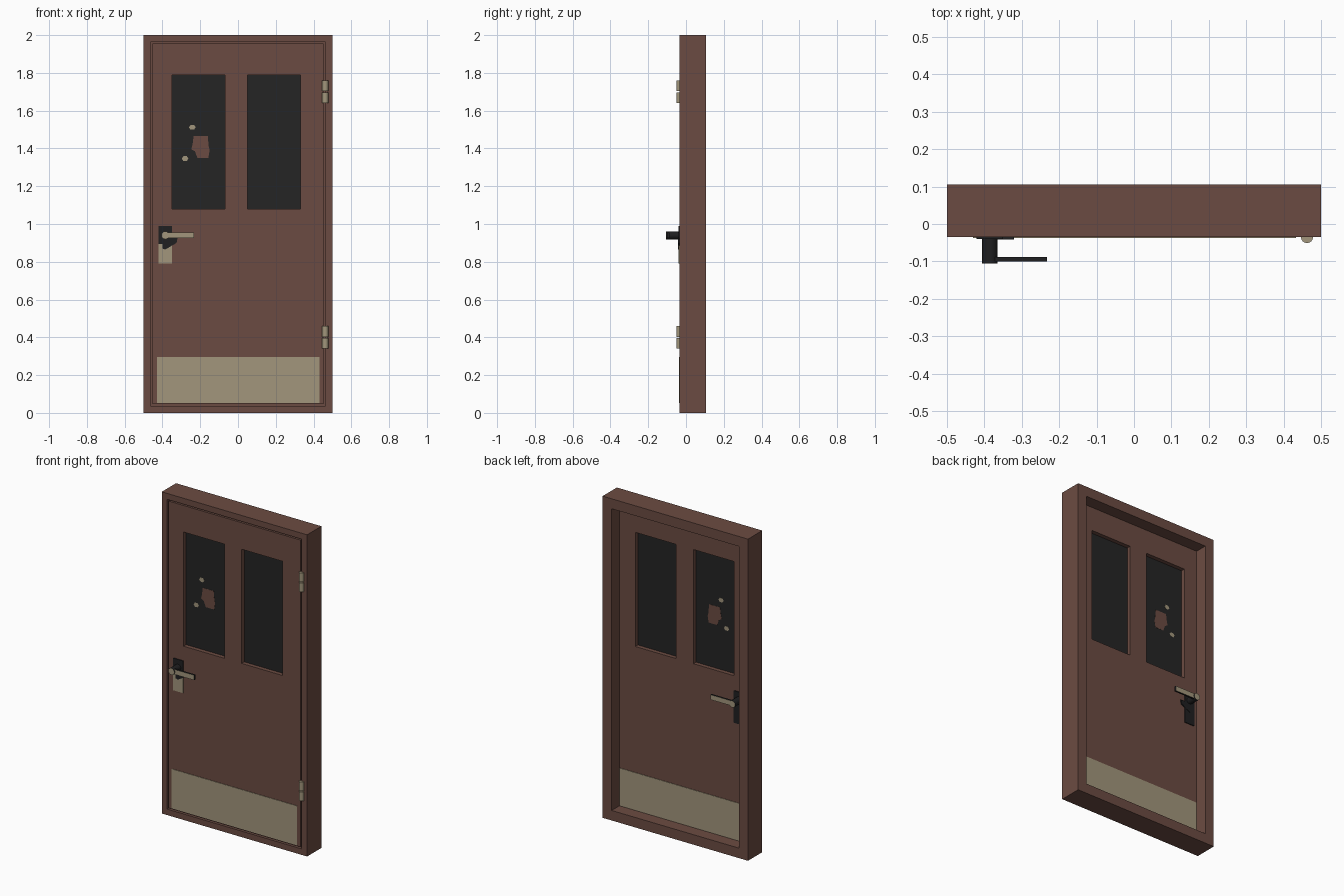
import bpy, bmesh, math
from mathutils import Matrix, Vector

if "Cube" in bpy.data.objects:
    bpy.data.objects.remove(bpy.data.objects["Cube"])


def material(name, rgb):
    m = bpy.data.materials.new(name)
    m.diffuse_color = (*rgb, 1)
    m.use_nodes = True
    m.node_tree.nodes["Principled BSDF"].inputs["Base Color"].default_value = m.diffuse_color
    return m


BROWN = material("brown_paint", (0.148, 0.071, 0.054))
BEIGE = material("tan_metal", (0.36, 0.305, 0.20))
BLACK = material("black_metal", (0.014, 0.014, 0.015))
GLASS = material("dark_glass", (0.018, 0.018, 0.018))

FRONT, BACK = -0.035, 0.026      # faces of the door leaf
MID = (FRONT + BACK) / 2


def finish(name, bm, *mats):
    bmesh.ops.recalc_face_normals(bm, faces=bm.faces)
    me = bpy.data.meshes.new(name)
    bm.to_mesh(me)
    bm.free()
    for m in mats:
        me.materials.append(m)
    ob = bpy.data.objects.new(name, me)
    bpy.context.collection.objects.link(ob)
    return ob


def add_box(bm, x, y, z):
    size = Vector((x[1] - x[0], y[1] - y[0], z[1] - z[0]))
    mid = Vector((sum(x) / 2, sum(y) / 2, sum(z) / 2))
    return bmesh.ops.create_cube(bm, size=1, matrix=Matrix.Translation(mid) @ Matrix.Diagonal((*size, 1)))


def box(name, x, y, z, *mats):
    bm = bmesh.new()
    add_box(bm, x, y, z)
    return finish(name, bm, *mats)


def plate(name, pts, y0, y1, mat):
    """Flat outline in x, z extruded from y0 to y1."""
    bm = bmesh.new()
    face = bm.faces.new([bm.verts.new((x, y0, z)) for x, z in pts])
    ext = bmesh.ops.extrude_face_region(bm, geom=[face])["geom"]
    bmesh.ops.translate(bm, vec=(0, y1 - y0, 0), verts=[v for v in ext if isinstance(v, bmesh.types.BMVert)])
    return finish(name, bm, mat)


def paint_sides_dark(ob):
    """Second material on faces that do not look forward or back."""
    for p in ob.data.polygons:
        p.material_index = 0 if abs(p.normal.y) > 0.5 else 1


# Frame: stepped profile (inset, y) swept round the rectangle with mitred corners
profile = [(0, -0.035), (0, 0.105), (0.062, 0.105), (0.062, 0.028), (0.037, 0.028), (0.037, -0.035)]
bm = bmesh.new()
loops = [[bm.verts.new((sx * (0.5 - d), y, 1 + sz * (1 - d))) for d, y in profile]
         for sx, sz in ((-1, -1), (1, -1), (1, 1), (-1, 1))]
for i in range(4):
    a, b = loops[i], loops[(i + 1) % 4]
    for j in range(len(profile)):
        k = (j + 1) % len(profile)
        bm.faces.new((a[j], a[k], b[k], b[j]))
finish("door_frame", bm, BROWN)

# Door leaf with two window openings
xs = [-0.453, -0.35, -0.07, 0.05, 0.33, 0.453]
zs = [0.047, 1.08, 1.79, 1.955]
bm = bmesh.new()
grid = [[bm.verts.new((x, FRONT, z)) for z in zs] for x in xs]
for i in range(5):
    for j in range(3):
        if j == 1 and i in (1, 3):
            continue
        bm.faces.new((grid[i][j], grid[i + 1][j], grid[i + 1][j + 1], grid[i][j + 1]))
ext = bmesh.ops.extrude_face_region(bm, geom=bm.faces[:])["geom"]
bmesh.ops.translate(bm, vec=(0, BACK - FRONT, 0), verts=[v for v in ext if isinstance(v, bmesh.types.BMVert)])
finish("door_leaf", bm, BROWN)

# Window panes
for side, i in (("left", 1), ("right", 3)):
    box(side + "_window_pane", (xs[i], xs[i + 1]), (MID - 0.005, MID + 0.005), (zs[1], zs[2]), GLASS)

# Marks on the left pane, the same on both sides
blob = [(-0.235, 1.465), (-0.16, 1.465), (-0.155, 1.41), (-0.15, 1.39), (-0.157, 1.35),
        (-0.215, 1.35), (-0.228, 1.385), (-0.247, 1.395), (-0.24, 1.425)]
for label, s in (("front", -1), ("back", 1)):
    y0, y1 = MID + s * 0.004, MID + s * 0.006
    plate(label + "_window_mark", blob, y0, y1, BROWN)
    for n, (cx, cz) in enumerate(((-0.242, 1.512), (-0.28, 1.346))):
        pts = [(cx + 0.018 * math.cos(t * math.pi / 3), cz + 0.015 * math.sin(t * math.pi / 3)) for t in range(6)]
        plate(f"{label}_window_speck_{n + 1}", pts, y0, y1, BEIGE)

# Kick plates
box("front_kick_plate", (-0.43, 0.432), (FRONT - 0.003, FRONT + 0.002), (0.052, 0.297), BEIGE)
box("back_kick_plate", (-0.437, 0.437), (BACK - 0.002, BACK + 0.003), (0.063, 0.297), BEIGE)

# Hinges: two knuckles each
for label, zc in (("lower", 0.40), ("upper", 1.70)):
    for half, s in (("bottom", -1), ("top", 1)):
        bm = bmesh.new()
        bmesh.ops.create_cone(bm, cap_ends=True, segments=16, radius1=0.016, radius2=0.016, depth=0.056,
                              matrix=Matrix.Translation((0.462, -0.035, zc + s * 0.031)))
        ob = finish(f"{label}_hinge_{half}_knuckle", bm, BEIGE)
        for p in ob.data.polygons:
            p.use_smooth = abs(p.normal.z) < 0.5

# Handle sets on both faces: lock plate, round boss, lever
for label, s, face in (("front", -1, FRONT), ("back", 1, BACK)):
    def span(a, b):
        return tuple(sorted((face + s * a, face + s * b)))
    lower = BEIGE if s < 0 else BLACK
    box(label + "_lock_plate_lower", (-0.42, -0.35), span(-0.002, 0.005), (0.79, 0.895), lower)
    box(label + "_lock_plate_upper", (-0.42, -0.35), span(-0.002, 0.005), (0.895, 0.99), BLACK)
    # dark patch below the lever
    plate(label + "_lever_backing", [(-0.40, 0.87), (-0.385, 0.865), (-0.325, 0.90), (-0.32, 0.925), (-0.40, 0.925)],
          face, face + s * 0.0065, BLACK)

    bm = bmesh.new()
    bmesh.ops.create_cone(bm, cap_ends=True, segments=16, radius1=0.021, radius2=0.021, depth=0.068,
                          matrix=Matrix.Translation((-0.385, face + s * 0.036, 0.94)) @ Matrix.Rotation(math.pi / 2, 4, 'X'))
    boss = finish(label + "_handle_boss", bm, BEIGE, BLACK)
    paint_sides_dark(boss)
    for p in boss.data.polygons:
        p.use_smooth = abs(p.normal.y) < 0.5

    lever = box(label + "_handle_lever", (-0.385, -0.232), span(0.053, 0.065), (0.925, 0.956), BEIGE, BLACK)
    paint_sides_dark(lever)
